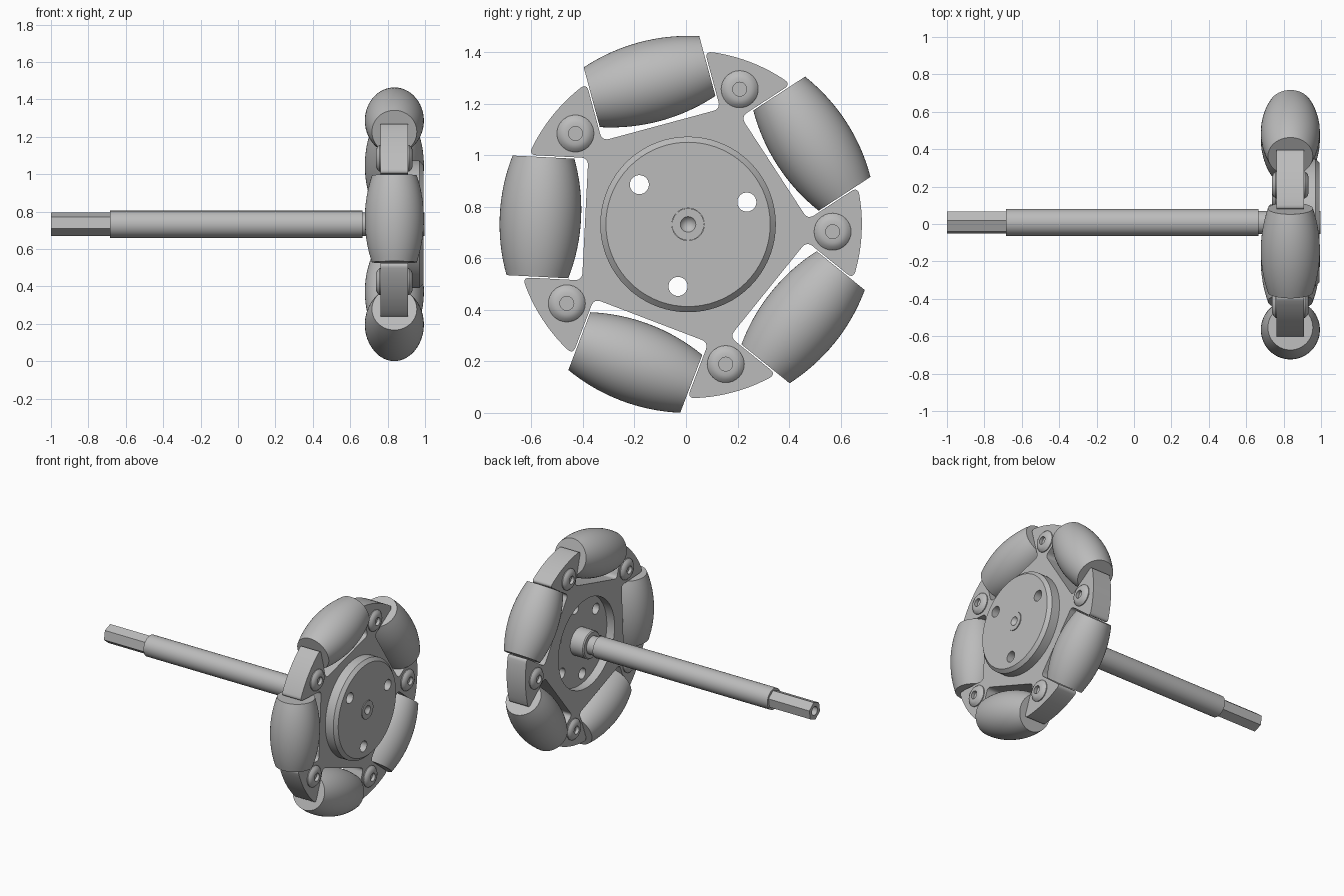
import bpy, bmesh, math
from mathutils import Matrix, Vector

if "Cube" in bpy.data.objects:
    bpy.data.objects.remove(bpy.data.objects["Cube"])

grey = bpy.data.materials.new("metal grey")
grey.diffuse_color = (0.5, 0.5, 0.5, 1)
grey.use_nodes = True
grey.node_tree.nodes["Principled BSDF"].inputs["Base Color"].default_value = grey.diffuse_color

# Wheel frame: local x -> world y, local y -> world z, local z -> world x
WHEEL = Matrix(((0, 0, 1, 0), (1, 0, 0, 0.008), (0, 1, 0, 0.732), (0, 0, 0, 1)))
FIRST = math.radians(177.1)      # angle of the first roller
STEP = math.radians(72)
ROLLER_R, TYRE_R, MID_X = 0.574, 0.732, 0.836
BACK, FRONT = 0.763, 0.908       # hub faces along the axle


def polar(r, a, h=0.0):
    return Vector((r * math.cos(a), r * math.sin(a), h))


def finish(name, bm, matrix):
    bmesh.ops.remove_doubles(bm, verts=bm.verts, dist=1e-5)
    bmesh.ops.recalc_face_normals(bm, faces=bm.faces)
    bm.transform(WHEEL @ matrix)
    mesh = bpy.data.meshes.new(name)
    bm.to_mesh(mesh)
    bm.free()
    mesh.materials.append(grey)
    ob = bpy.data.objects.new(name, mesh)
    bpy.context.collection.objects.link(ob)
    return ob


def lathe(name, profile, matrix=Matrix(), sides=48, turn=0.0, closed=False):
    """Revolve (radius, height) points about local z."""
    bm = bmesh.new()
    rings = []
    for r, h in profile:
        if r == 0:
            rings.append([bm.verts.new((0, 0, h))] * sides)
        else:
            rings.append([bm.verts.new(polar(r, turn + math.tau * i / sides, h))
                          for i in range(sides)])
    pairs = list(zip(rings, rings[1:]))
    if closed:
        pairs.append((rings[-1], rings[0]))
    for a, b in pairs:
        for i in range(sides):
            j = (i + 1) % sides
            quad = list(dict.fromkeys((a[i], a[j], b[j], b[i])))
            if len(quad) > 2:
                bm.faces.new(quad)
    return finish(name, bm, matrix)


def drill(ob, r, lo, hi, centre=(0, 0)):
    """Cut a round hole along the axle direction."""
    cutter = lathe("cutter", [(0, lo), (r, lo), (r, hi), (0, hi)],
                   Matrix.Translation((*centre, 0)))
    cutter.hide_render = True
    mod = ob.modifiers.new("hole", "BOOLEAN")
    mod.operation, mod.solver, mod.object = "DIFFERENCE", "EXACT", cutter
    bpy.context.view_layer.objects.active = ob
    bpy.ops.object.modifier_apply(modifier=mod.name)
    bpy.data.objects.remove(cutter)


def rounded(a, p, b, n=6):
    """Soft corner from a to b, pulled towards p."""
    return [a * (1 - t) ** 2 + p * 2 * t * (1 - t) + b * t * t
            for t in (i / n for i in range(n + 1))]


# Hub: five arms with a rounded pocket for each roller between them
FLOOR, WALL, ARM_R, SOFT = 0.40, 0.238, 0.675, 0.03
tip = math.sqrt(ARM_R ** 2 - WALL ** 2)
tip_a = math.atan2(WALL, tip)
soft_a = SOFT / ARM_R
outline = []
for k in range(5):
    spin = Matrix.Rotation(FIRST + k * STEP, 3, 'Z')
    V = lambda r, s: Vector((r, s, 0))
    pts = rounded(V(FLOOR, -WALL) + V(SOFT, 0), V(FLOOR, -WALL), V(FLOOR, -WALL + SOFT))
    pts += rounded(V(FLOOR, WALL - SOFT), V(FLOOR, WALL), V(FLOOR + SOFT, WALL))
    pts += rounded(V(tip - SOFT, WALL), V(tip, WALL), polar(ARM_R, tip_a + soft_a))
    a0, a1 = tip_a + soft_a, STEP - tip_a - soft_a
    pts += [polar(ARM_R, a0 + (a1 - a0) * i / 10) for i in range(1, 10)]
    turn = Matrix.Rotation(STEP, 3, 'Z')
    pts += rounded(polar(ARM_R, a1), turn @ V(tip, -WALL), turn @ V(tip - SOFT, -WALL))
    outline += [spin @ p for p in pts]
bm = bmesh.new()
face = bm.faces.new([bm.verts.new((p.x, p.y, BACK)) for p in outline])
ext = bmesh.ops.extrude_face_region(bm, geom=[face])
bmesh.ops.translate(bm, vec=(0, 0, FRONT - BACK),
                    verts=[v for v in ext["geom"] if isinstance(v, bmesh.types.BMVert)])
hub = finish("hub", bm, Matrix())
RECESS = BACK + 0.06
drill(hub, 0.31, BACK - 0.1, RECESS)

# Front disc with chamfered rim and a bore for the axle
disc = lathe("front_disc", [(0.063, FRONT), (0.341, FRONT), (0.341, 0.97),
                            (0.319, 0.992), (0.063, 0.992)], sides=72, closed=True)

# Six holes from the back, every other one passing through the disc
for k in range(6):
    c = polar(0.244, math.radians(20.8 + 60 * k)).xy
    if k % 2 == 0:
        drill(hub, 0.037, RECESS - 0.1, FRONT + 0.1, c)
        drill(disc, 0.037, FRONT - 0.1, 1.1, c)
    else:
        drill(hub, 0.037, RECESS - 0.1, FRONT - 0.02, c)

# Barrel rollers, whose outer curve follows the wheel circle
HALF = 0.2325
barrel = [(0, -HALF)]
for i in range(17):
    s = -HALF + 2 * HALF * i / 16
    barrel.append((math.sqrt(TYRE_R ** 2 - s * s) - ROLLER_R, s))
barrel.append((0, HALF))
for k in range(5):
    a = FIRST + k * STEP
    tangent = polar(1, a + math.pi / 2)
    place = (Matrix.Translation(polar(ROLLER_R, a, MID_X))
             @ tangent.to_track_quat('Z', 'Y').to_matrix().to_4x4())
    lathe("roller_%d" % (k + 1), barrel, place, sides=56)

# Button-head bolts on both faces of each arm
head = [(0, 0.004), (0.027, 0.004), (0.027, 0.026), (0.044, 0.026),
        (0.060, 0.019), (0.072, 0.006), (0.072, -0.004), (0, -0.004)]
for k in range(5):
    a = FIRST + (k + 0.5) * STEP
    lathe("front_bolt_%d" % (k + 1), head, Matrix.Translation(polar(0.562, a, FRONT)), 32)
    lathe("back_bolt_%d" % (k + 1), head, Matrix.Translation(polar(0.562, a, BACK))
          @ Matrix.Rotation(math.pi, 4, 'X'), 32)

# Axle: narrow neck, wide sleeve, and countersunk front end
lathe("axle", [(0, 0.955), (0.030, 0.997), (0.062, 0.997), (0.062, 0.665),
               (0.0725, 0.665), (0.0725, -0.685), (0, -0.685)])
# Collar behind the hub
lathe("collar", [(0, 0.72), (0.088, 0.72), (0.095, 0.727),
                 (0.095, RECESS + 0.005), (0, RECESS + 0.005)])
# Six-sided axle end with a drilled centre
hex_end = lathe("hex_axle_end", [(0, -0.68), (0.063, -0.68), (0.063, -1), (0, -1)],
                sides=6, turn=math.radians(20.8))
drill(hex_end, 0.03, -1.1, -0.92)

# Smooth curved surfaces, keep sharp edges
bpy.ops.object.select_all(action='SELECT')
bpy.context.view_layer.objects.active = hub
bpy.ops.object.shade_smooth_by_angle(angle=math.radians(30))
